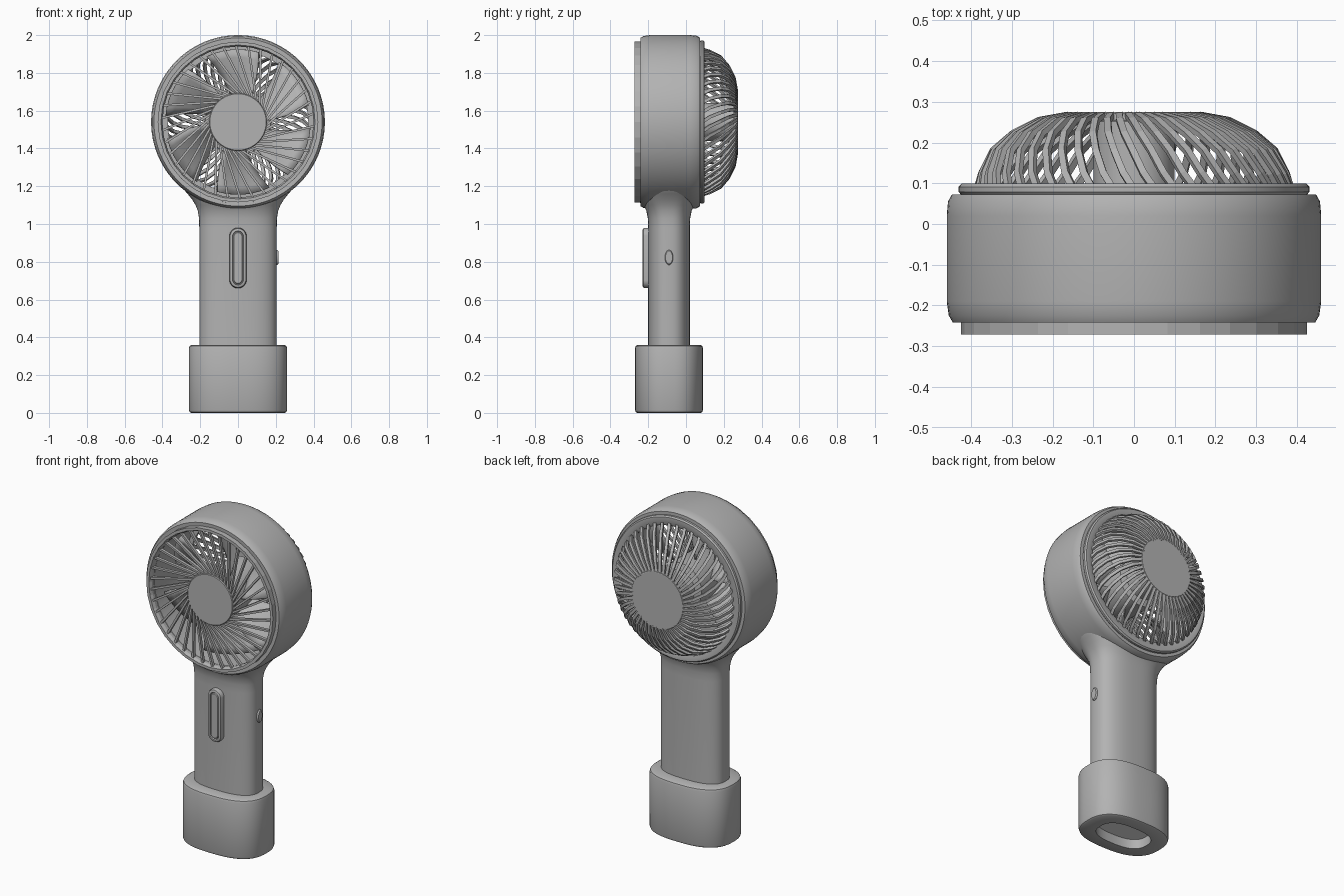
import bpy, bmesh, math
from mathutils import Vector

if "Cube" in bpy.data.objects:
    bpy.data.objects.remove(bpy.data.objects["Cube"])

CZ = 1.54          # height of the fan axis
CY = -0.09         # depth of the handle axis


def material(name, v):
    m = bpy.data.materials.new(name)
    m.diffuse_color = (v, v, v, 1)
    m.use_nodes = True
    m.node_tree.nodes["Principled BSDF"].inputs["Base Color"].default_value = m.diffuse_color
    return m


GREY = material("grey_plastic", 0.45)
LIGHT = material("light_recess", 0.9)


def finish(name, bm, smooth=True, mat=GREY):
    bmesh.ops.recalc_face_normals(bm, faces=bm.faces[:])
    me = bpy.data.meshes.new(name)
    bm.to_mesh(me)
    bm.free()
    ob = bpy.data.objects.new(name, me)
    bpy.context.collection.objects.link(ob)
    me.materials.append(mat)
    if smooth:
        bpy.ops.object.select_all(action='DESELECT')
        ob.select_set(True)
        bpy.context.view_layer.objects.active = ob
        bpy.ops.object.shade_smooth_by_angle(angle=math.radians(35))
    return ob


def polar(r, a, y):
    return Vector((r * math.cos(a), y, CZ + r * math.sin(a)))


def bridge(bm, rings, closed=False, caps=False):
    n = len(rings[0])
    pairs = list(zip(rings, rings[1:])) + ([(rings[-1], rings[0])] if closed else [])
    for p, q in pairs:
        for i in range(n):
            j = (i + 1) % n
            bm.faces.new((p[i], p[j], q[j], q[i]))
    if caps:
        bm.faces.new(rings[0])
        bm.faces.new(rings[-1])


def lathe(name, profile, segs=96, closed=True, smooth=True):
    """Spin (radius, y) points around the fan axis."""
    bm = bmesh.new()
    rings = [[bm.verts.new(polar(r, 2 * math.pi * i / segs, y)) for i in range(segs)]
             for r, y in profile]
    bridge(bm, rings, closed, not closed)
    return finish(name, bm, smooth)


def oval(a, b, z, n=64, e=2.6):
    pts = []
    for i in range(n):
        t = 2 * math.pi * i / n
        c, s = math.cos(t), math.sin(t)
        pts.append(Vector((a * math.copysign(abs(c) ** (2 / e), c),
                           CY + b * math.copysign(abs(s) ** (2 / e), s), z)))
    return pts


def loft(name, sections, trim=False):
    """Stack ovals (z, half width, half depth); trim keeps the top out of the fan duct."""
    bm = bmesh.new()
    rings = []
    for z, a, b in sections:
        ring = []
        for p in oval(a, b, z):
            if trim:
                p.z = min(p.z, CZ - math.sqrt(0.43 ** 2 - p.x ** 2))
            ring.append(bm.verts.new(p))
        rings.append(ring)
    bridge(bm, rings, caps=not trim)
    if trim:
        bm.faces.new(rings[0])
    return finish(name, bm)


def sweep(bm, path, normals, w, h):
    """Rectangular bar along a path."""
    rings = []
    for i, p in enumerate(path):
        t = (path[min(i + 1, len(path) - 1)] - path[max(i - 1, 0)]).normalized()
        s = t.cross(normals[i]).normalized()
        n = s.cross(t)
        rings.append([bm.verts.new(p + s * x * w + n * y * h)
                      for x, y in ((-1, -1), (1, -1), (1, 1), (-1, 1))])
    bridge(bm, rings, caps=True)


def pill(name, hw, z0, z1, profile):
    """Raised capsule on the handle front; profile = (inset, y)."""
    bm = bmesh.new()
    rings = []
    for inset, y in profile:
        r = hw - inset
        ring = []
        for i in range(32):
            a = 2 * math.pi * (i + 0.5) / 32
            zc = z1 - hw if math.sin(a) > 0 else z0 + hw
            ring.append(bm.verts.new((r * math.cos(a), y, zc + r * math.sin(a))))
        rings.append(ring)
    bridge(bm, rings, caps=True)
    return finish(name, bm)


# Head shell: hollow duct with rounded edges
lathe("head_shell", [(0.41, -0.24), (0.445, -0.242), (0.455, -0.225), (0.46, -0.19),
                     (0.46, 0.02), (0.457, 0.055), (0.447, 0.073), (0.40, 0.073),
                     (0.40, -0.23)])
# Front lip and back ring
lathe("front_lip", [(0.425, -0.235), (0.425, -0.272), (0.408, -0.272), (0.40, -0.255),
                    (0.40, -0.235)], 32, smooth=False)
lathe("back_ring", [(0.425, 0.072), (0.431, 0.079), (0.431, 0.091), (0.424, 0.099),
                    (0.385, 0.099), (0.372, 0.09), (0.372, 0.072)])

# Handle flaring into the head
loft("handle", [(0.3, 0.205, 0.11), (0.98, 0.205, 0.11), (1.03, 0.206, 0.112),
                (1.07, 0.213, 0.12), (1.10, 0.225, 0.135), (1.13, 0.243, 0.15),
                (1.16, 0.267, 0.155), (1.19, 0.294, 0.155), (1.22, 0.31, 0.155)], trim=True)

# Base cup with a recess underneath
loft("base", [(0.06, 0.165, 0.10), (0.0, 0.165, 0.10), (0.0, 0.248, 0.168),
              (0.005, 0.256, 0.176), (0.016, 0.26, 0.18), (0.342, 0.26, 0.18),
              (0.354, 0.256, 0.176), (0.36, 0.246, 0.166), (0.36, 0.19, 0.10)])
bm = bmesh.new()
bm.faces.new([bm.verts.new(p) for p in oval(0.163, 0.098, 0.056)])
bmesh.ops.solidify(bm, geom=bm.faces[:], thickness=0.003)
finish("recess_floor", bm, False, LIGHT)

# Front switch: raised frame with an inset slider
pill("switch_frame", 0.046, 0.66, 0.98, [(0, -0.18), (0, -0.215), (0.004, -0.226),
                                         (0.010, -0.229), (0.017, -0.229), (0.019, -0.217)])
pill("switch_slider", 0.025, 0.682, 0.958, [(0, -0.19), (0, -0.223), (0.004, -0.228)])

# Side button
bm = bmesh.new()
rings = []
for x, k in ((0.18, 1), (0.208, 1), (0.214, 0.85)):
    rings.append([bm.verts.new((x, CY + 0.022 * k * math.cos(a), 0.823 + 0.04 * k * math.sin(a)))
                  for a in [2 * math.pi * i / 24 for i in range(24)]])
bridge(bm, rings, caps=True)
finish("side_button", bm)

# Front grille: swirling straight spokes and centre cap
bm = bmesh.new()
N = 38
for i in range(N):
    a = 2 * math.pi * i / N
    sweep(bm, [polar(0.145, a, -0.255), polar(0.408, a + math.radians(35), -0.255)],
          [Vector((0, -1, 0))] * 2, 0.006, 0.009)
finish("front_grille_spokes", bm, False)
lathe("front_grille_cap", [(0.153, -0.235), (0.153, -0.264), (0.149, -0.268)], 64, False)

# Back grille: domed spokes and centre cap
bm = bmesh.new()
N = 48
PROFILE = [(0.388, 0.085), (0.376, 0.125), (0.348, 0.18), (0.30, 0.222),
           (0.235, 0.255), (0.165, 0.268)]
for i in range(N):
    a = 2 * math.pi * i / N
    path = [polar(r, a + 0.07 * k, y) for k, (r, y) in enumerate(PROFILE)]
    sweep(bm, path, [(p - Vector((0, -0.02, CZ))).normalized() for p in path], 0.0085, 0.007)
finish("back_grille_spokes", bm, False)
lathe("back_grille_cap", [(0.172, 0.252), (0.175, 0.256), (0.175, 0.271), (0.172, 0.275)],
      64, False)

# Motor and fan blades
lathe("motor_hub", [(0.135, -0.20), (0.14, -0.19), (0.14, 0.05), (0.10, 0.06), (0.10, 0.255)],
      48, False)
bm = bmesh.new()
U, V = 6, 6
for b in range(6):
    a0 = math.radians(60 * b + 2)
    grid = [[bm.verts.new(polar(0.13 + 0.255 * v / V,
                                a0 + math.radians(42) * u / U + 0.2 * v / V,
                                -0.17 + 0.13 * u / U)) for u in range(U + 1)]
            for v in range(V + 1)]
    for v in range(V):
        for u in range(U):
            bm.faces.new((grid[v][u], grid[v][u + 1], grid[v + 1][u + 1], grid[v + 1][u]))
blades = finish("fan_blades", bm)
solid = blades.modifiers.new("thickness", 'SOLIDIFY')
solid.thickness = 0.008
solid.offset = 0
